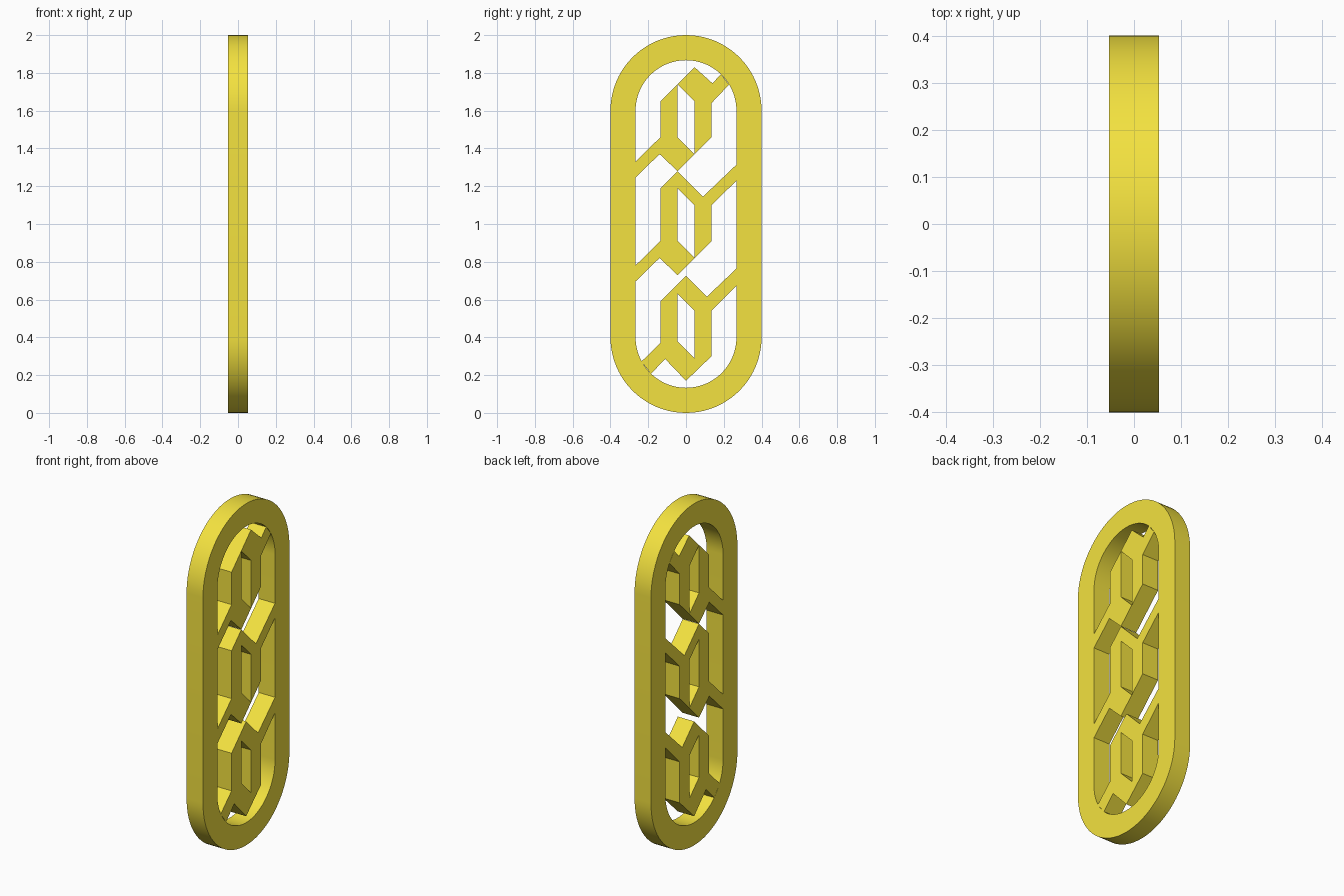
import bpy
import math

if "Cube" in bpy.data.objects:
    bpy.data.objects.remove(bpy.data.objects["Cube"])

HALF_DEPTH = 0.053

gold = bpy.data.materials.new("yellow_metal")
gold.diffuse_color = (0.9, 0.76, 0.05, 1.0)
gold.use_nodes = True
gold.node_tree.nodes["Principled BSDF"].inputs["Base Color"].default_value = gold.diffuse_color


def stadium(radius, low=0.4, high=1.6, steps=40):
    """Rounded upright outline: two half circles joined by straight sides."""
    top = [(radius * math.cos(math.pi * i / steps),
            high + radius * math.sin(math.pi * i / steps)) for i in range(steps + 1)]
    bottom = [(-y, low + high - z) for y, z in top]
    return top + bottom


def plate(name, outlines):
    """Extrude filled (y, z) outlines through x; inner outlines become holes."""
    curve = bpy.data.curves.new(name, "CURVE")
    curve.dimensions = "2D"
    curve.fill_mode = "BOTH"
    curve.extrude = HALF_DEPTH
    for pts in outlines:
        spline = curve.splines.new("POLY")
        spline.points.add(len(pts) - 1)
        for p, (y, z) in zip(spline.points, pts):
            p.co = (y, z, 0, 1)
        spline.use_cyclic_u = True
    obj = bpy.data.objects.new(name, curve)
    bpy.context.collection.objects.link(obj)
    obj.rotation_euler = (math.pi / 2, 0, math.pi / 2)
    bpy.ops.object.select_all(action="DESELECT")
    obj.select_set(True)
    bpy.context.view_layer.objects.active = obj
    bpy.ops.object.convert(target="MESH")
    obj = bpy.context.object
    bpy.ops.object.transform_apply(location=False, rotation=True, scale=False)
    bpy.ops.object.shade_smooth_by_angle(angle=math.radians(30))
    obj.data.materials.clear()
    obj.data.materials.append(gold)
    return obj


def slot(low, high):
    """Slanted opening inside a link; low and high are its left-side heights."""
    return [(-0.045, low), (0.045, low - 0.09), (0.045, high - 0.09), (-0.045, high)]


# Outer rounded frame
plate("frame", [stadium(0.4), stadium(0.267)])

# Angular lattice links, each braced to the frame by two diagonal arms
plate("upper_link", [[
    (-0.268, 1.33), (-0.135, 1.46), (-0.135, 1.65), (0.045, 1.83),
    (0.14, 1.745), (0.185, 1.793), (0.228, 1.738), (0.135, 1.64),
    (0.135, 1.46), (-0.045, 1.28), (-0.14, 1.37), (-0.268, 1.245)],
    slot(1.46, 1.74)])

plate("middle_link", [[
    (-0.268, 0.78), (-0.135, 0.91), (-0.135, 1.19), (-0.045, 1.279),
    (0.09, 1.145), (0.268, 1.315), (0.268, 1.23), (0.135, 1.10),
    (0.135, 0.91), (-0.045, 0.73), (-0.14, 0.82), (-0.268, 0.695)],
    slot(0.91, 1.19)])

plate("lower_link", [[
    (-0.236, 0.272), (-0.135, 0.37), (-0.135, 0.59), (0.0, 0.725),
    (0.11, 0.615), (0.268, 0.765), (0.268, 0.675), (0.135, 0.54),
    (0.135, 0.30), (0.0, 0.17), (-0.11, 0.285), (-0.186, 0.207)],
    slot(0.38, 0.63)])
